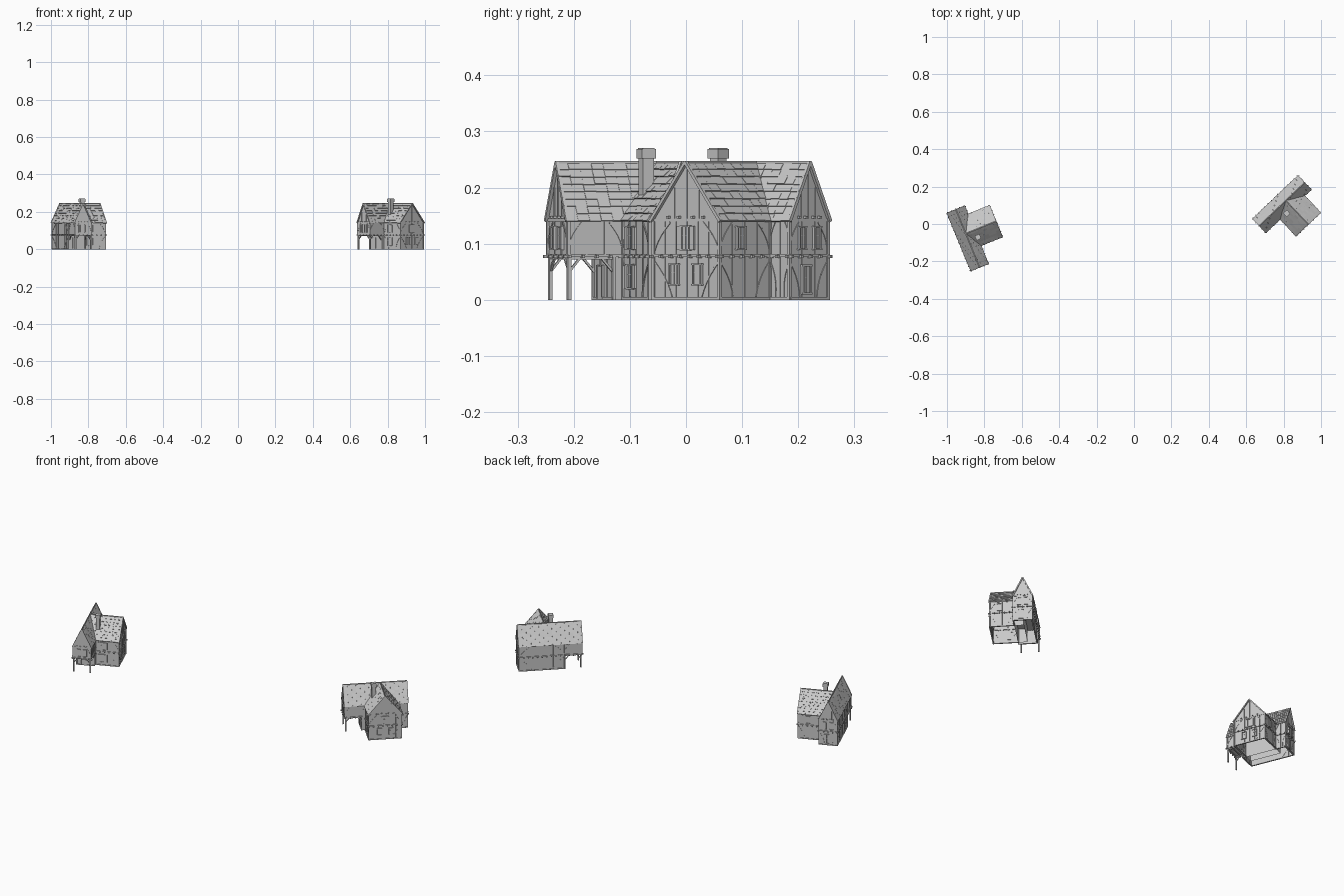
import bpy, bmesh, math, random
from mathutils import Matrix, Vector

if "Cube" in bpy.data.objects:
    bpy.data.objects.remove(bpy.data.objects["Cube"])
random.seed(4)

stone = bpy.data.materials.new("plain grey")
stone.use_nodes = True
GREY = (0.58, 0.58, 0.58, 1)
stone.diffuse_color = GREY
stone.node_tree.nodes["Principled BSDF"].inputs["Base Color"].default_value = GREY

parts = {}
RIDGE, EAVE, FLOOR = 0.245, 0.14, 0.077
LONG, WING = 0.05, 0.09        # roof half widths
WING_Y = 0.028                 # wing centre line


def part(name):
    return parts.setdefault(name, bmesh.new())


def box(name, centre, size, frame=Matrix()):
    m = frame @ Matrix.Translation(centre) @ Matrix.Diagonal((*size, 1))
    bmesh.ops.create_cube(part(name), size=1, matrix=m)


def beam(name, a, b, thick, frame=Matrix()):
    a, b = Vector(a), Vector(b)
    rot = (b - a).to_track_quat('Z', 'Y').to_matrix().to_4x4()
    m = frame @ Matrix.Translation((a + b) / 2) @ rot
    box(name, (0, 0, 0), (thick, thick, (b - a).length), m)


def prism(name, ring, shift, open_bottom=False):
    bm = part(name)
    lo = [bm.verts.new(p) for p in ring]
    hi = [bm.verts.new(Vector(p) + Vector(shift)) for p in ring]
    faces = [bm.faces.new(lo), bm.faces.new(hi[::-1])]
    n = len(ring)
    for i in range(1 if open_bottom else 0, n):
        faces.append(bm.faces.new((lo[i], hi[i], hi[(i + 1) % n], lo[(i + 1) % n])))
    bmesh.ops.recalc_face_normals(bm, faces=faces)


def gable_profile(half, base):
    return [(-half, base), (half, base), (half, 0.143), (0, 0.241), (-half, 0.143)]


# walls: jettied long range, its shorter ground floor, and the cross wing
prism("walls", [(x, -0.163, z) for x, z in gable_profile(0.047, FLOOR)], (0, 0.326, 0))
prism("walls", [(x, -0.075, z) for x, z in
                [(-0.047, 0), (0.047, 0), (0.047, FLOOR), (-0.047, FLOOR)]], (0, 0.238, 0), True)
prism("walls", [(0, WING_Y + y, z) for y, z in gable_profile(0.085, 0)], (0.171, 0, 0), True)


# wall frames: local x outward, y along the wall, z up
def wall(x, y, angle):
    return Matrix.Translation((x, y, 0)) @ Matrix.Rotation(math.radians(angle), 4, 'Z')


def brace(frame, y0, z0, y1, z1, bulge):
    pts = []
    for i in range(6):
        t = i / 5
        pts.append((0, y0 + (y1 - y0) * t + bulge * math.sin(math.pi * t), z0 + (z1 - z0) * t))
    for a, b in zip(pts, pts[1:]):
        beam("timber_frame", a, b, 0.003, frame)


def timber_wall(frame, half, base=0, top=EAVE, studs=4, braces=True):
    for i in range(studs + 1):
        y = -half + 2 * half * i / studs
        corner = i in (0, studs)
        beam("timber_frame", (0, y, base), (0, y, top), 0.006 if corner else 0.0025, frame)
    for z in {base, FLOOR, top}:
        box("timber_frame", (0, 0, z + 0.002), (0.007 if z < 0.1 else 0.003, 2 * half, 0.005), frame)
    # projecting joist ends
    if top > FLOOR:
        count = max(2, round(half / 0.012))
        for i in range(count + 1):
            y = -half + 2 * half * i / count
            box("joist_ends", (0.003, y, FLOOR), (0.012, 0.005, 0.006), frame)
    if braces:
        for s in (-1, 1):
            if base < FLOOR:
                brace(frame, s * half, 0.07, s * half * 0.45, 0.005, -s * 0.006)
            if top > FLOOR:
                brace(frame, s * half, 0.083, s * half * 0.5, 0.138, s * 0.006)


front = wall(0.171, WING_Y, 0)
wing_left = wall(0.109, 0.113, 90)
wing_right = wall(0.109, -0.057, -90)
end_left = wall(0, 0.163, 90)
end_porch = wall(0, -0.163, -90)
end_ground = wall(0, -0.075, -90)
timber_wall(front, 0.085, studs=6)
timber_wall(wing_left, 0.062)
timber_wall(wing_right, 0.062)
timber_wall(end_left, 0.047, studs=3)
timber_wall(end_porch, 0.047, base=FLOOR, studs=3)
timber_wall(end_ground, 0.047, top=FLOOR, studs=3, braces=False)
timber_wall(wall(-0.047, 0.044, 180), 0.119, studs=8)
timber_wall(wall(-0.047, -0.119, 180), 0.044, base=FLOOR, studs=3)
timber_wall(wall(0.047, 0.138, 0), 0.025, studs=2)
timber_wall(wall(0.047, -0.11, 0), 0.053, base=FLOOR, studs=3)

# gable framing, collar joist ends and barge boards
for frame, half in ((front, WING), (end_left, LONG), (end_porch, LONG)):
    for s in (-1, 1):
        beam("barge_boards", (0.003, s * half, EAVE), (0.003, 0, RIDGE), 0.006, frame)
        beam("timber_frame", (0, s * half * 0.35, EAVE), (0, s * half * 0.35, 0.2), 0.003, frame)
    beam("timber_frame", (0, 0, EAVE), (0, 0, 0.235), 0.003, frame)
    for k in (-0.5, -0.2, 0.2, 0.5):
        box("joist_ends", (0.002, half * k, 0.147), (0.008, 0.005, 0.005), frame)


def window(frame, y, z, w=0.018, h=0.04, shutters=False):
    m = frame @ Matrix.Translation((0.001, y, z))
    box("window_panes", (0, 0, 0), (0.003, w, h), m)
    for s in (-1, 1):
        box("window_frames", (0.001, s * w / 2, 0), (0.007, 0.003, h + 0.003), m)
        box("window_frames", (0.001, 0, s * h / 2), (0.008, w + 0.006, 0.003), m)
        if shutters:
            box("shutters", (0.002, s * w * 0.85, 0), (0.004, w * 0.5, h), m)
    box("window_frames", (0.001, 0, 0), (0.003, 0.0015, h), m)
    box("window_frames", (0.001, 0, 0.004), (0.003, w, 0.0015), m)


window(front, 0, 0.11, 0.02, 0.042, True)
window(front, -0.03, 0.045, 0.02, 0.036)
window(front, 0.03, 0.045, 0.02, 0.036)
window(wing_left, -0.012, 0.11)
window(wing_right, -0.022, 0.11, 0.022, 0.04, True)
window(wing_right, -0.022, 0.041, 0.022, 0.042, True)
for s in (-1, 1):
    window(end_left, s * 0.018, 0.11, 0.014)
    window(end_porch, s * 0.018, 0.11, 0.014)
window(end_left, -0.008, 0.036, 0.018, 0.05)

# doorway under the jetty
box("door", (0.001, -0.012, 0.032), (0.004, 0.022, 0.056), end_ground)
for s in (-1, 1):
    box("door_frame", (0.001, -0.012 + s * 0.012, 0.032), (0.007, 0.003, 0.06), end_ground)


# overlapping roof tiles; span gives the start and end of a row
def tiled_slope(to_world, half, span, rows=8):
    up = Vector((-half, RIDGE - EAVE)).normalized()
    out = Vector((up.y, -up.x))
    if out.x < 0:
        out = -out
    slope = math.hypot(half, RIDGE - EAVE)
    bm = part("roof_tiles")
    for r in range(rows):
        d0, d1 = slope * r / rows, slope * min(1, (r + 1.25) / rows)
        start, stop = span(half - half * r / rows)
        n = max(1, round((stop - start) / 0.022))
        for i in range(n):
            a = start + (stop - start) * i / n
            b = start + (stop - start) * (i + 1) / n
            drop, lift = random.uniform(0, 0.0015), random.uniform(0.0025, 0.004)
            eave = Vector((half, EAVE))
            ring = [eave + up * (d0 - drop), eave + up * (d0 - drop) + out * lift,
                    eave + up * d1 + out * 0.0005, eave + up * d1 - out * 0.001]
            verts = [bm.verts.new(to_world(s, p.x, p.y)) for s in (a, b - 0.0003) for p in ring]
            faces = [bm.faces.new(verts[:4]), bm.faces.new(verts[4:][::-1])]
            for k in range(4):
                j = (k + 1) % 4
                faces.append(bm.faces.new((verts[k], verts[k + 4], verts[j + 4], verts[j])))
            bmesh.ops.recalc_face_normals(bm, faces=faces)


for s in (-1, 1):
    tiled_slope(lambda t, d, z: (s * d, t, z), LONG, lambda d: (-0.168, 0.168))
    tiled_slope(lambda t, d, z: (t, WING_Y + s * d, z), WING,
                lambda d: (max(0, LONG * d / WING - 0.006), 0.177))
beam("ridge_caps", (0, -0.168, RIDGE), (0, 0.168, RIDGE), 0.004)
beam("ridge_caps", (0, WING_Y, RIDGE), (0.177, WING_Y, RIDGE), 0.004)

# chimney
box("chimney", (0.053, -0.015, 0.22), (0.021, 0.021, 0.08))
box("chimney_cap", (0.053, -0.015, 0.26), (0.027, 0.027, 0.017))
box("chimney_cap", (0.053, -0.015, 0.268), (0.023, 0.023, 0.004))

# porch posts and their braces
for s in (-1, 1):
    x = s * 0.044
    beam("porch_posts", (x, -0.16, 0), (x, -0.16, FLOOR), 0.0065)
    beam("porch_braces", (x, -0.16, 0.05), (x, -0.137, FLOOR), 0.004)
    beam("porch_braces", (x, -0.16, 0.05), (x - s * 0.022, -0.16, FLOOR), 0.004)
    beam("porch_braces", (x, -0.076, 0.05), (x, -0.1, FLOOR), 0.004)
    beam("porch_beams", (x, -0.163, FLOOR - 0.002), (x, -0.075, FLOOR - 0.002), 0.006)
for i in range(4):
    box("porch_beams", (0, -0.16 + i * 0.024, FLOOR - 0.001), (0.094, 0.005, 0.006))

# place both houses from shared meshes
meshes = {}
for name, bm in parts.items():
    mesh = bpy.data.meshes.new(name)
    low = min(v.co.z for v in bm.verts)
    if low < 0:
        for v in bm.verts:
            v.co.z = max(v.co.z, 0)
    bm.to_mesh(mesh)
    bm.free()
    mesh.materials.append(stone)
    meshes[name] = mesh
for side, place, angle in (("right", (-0.889, -0.077, 0), 22.3), ("left", (0.791, 0.106, 0), -46.4)):
    for name, mesh in meshes.items():
        ob = bpy.data.objects.new(f"{side}_house_{name}", mesh)
        ob.location = place
        ob.rotation_euler.z = math.radians(angle)
        bpy.context.collection.objects.link(ob)
